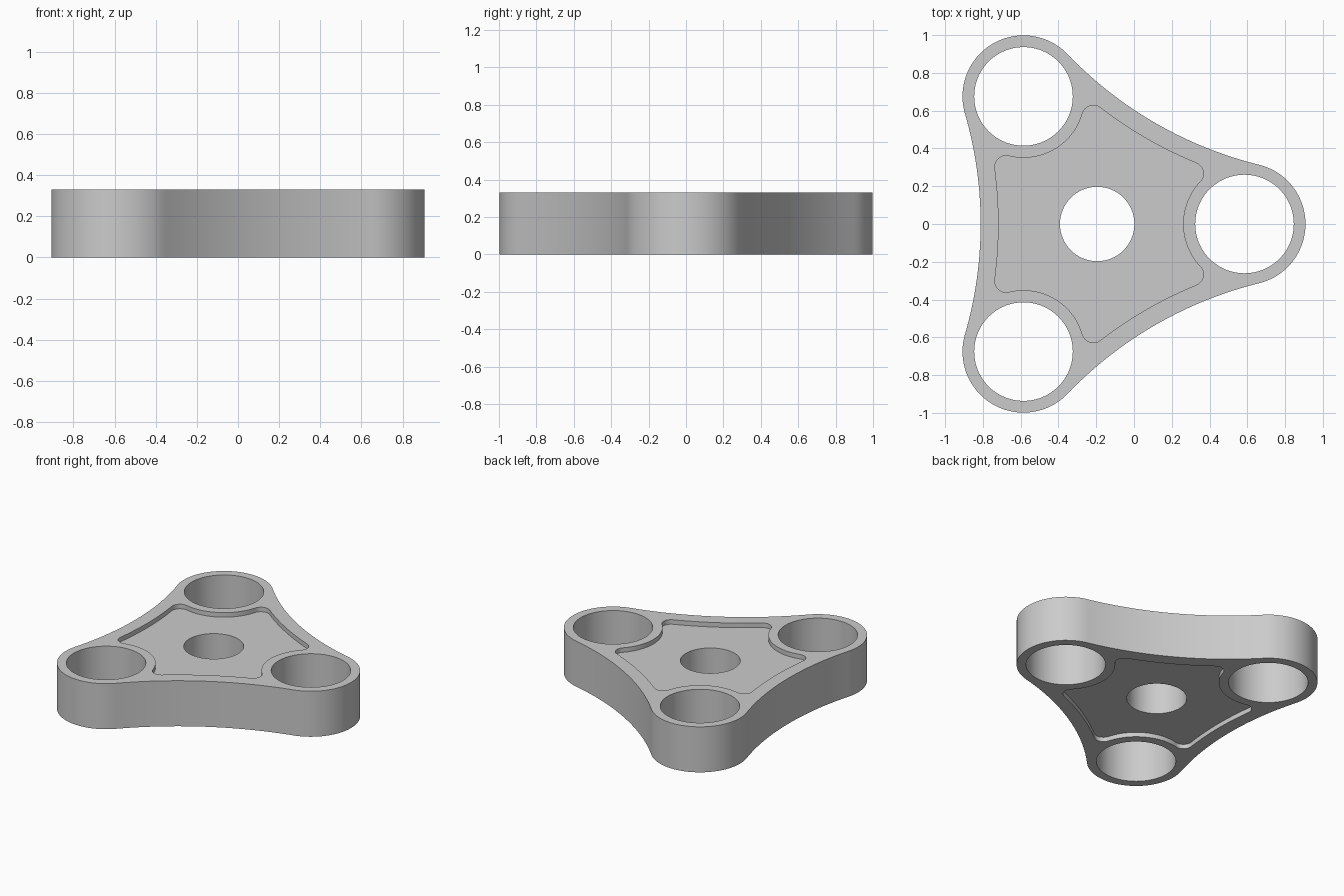
import bpy, bmesh
from math import sin, cos, acos, atan2, sqrt, pi, tau, radians, hypot

if "Cube" in bpy.data.objects:
    bpy.data.objects.remove(bpy.data.objects["Cube"])

CX = -0.195                    # hub position
ARM, LOBE_R, HOLE_R, HUB_R = 0.78, 0.323, 0.261, 0.197
SIDE_R = 2.10                  # concave side arcs
SIDE_D = SIDE_R + 0.617
POCKET_LOBE, POCKET_SIDE, FILLET = 0.325, SIDE_R + 0.095, 0.06
HEIGHT, DEPTH = 0.33, 0.033


def arc(c, r, a0, a1, n):
    """Points along an arc, last point left out so arcs can be chained."""
    return [(c[0] + r * cos(a0 + (a1 - a0) * i / n),
             c[1] + r * sin(a0 + (a1 - a0) * i / n)) for i in range(n)]


def three(pts):
    """Repeat a third of an outline around the hub."""
    return [(x * cos(t) - y * sin(t), x * sin(t) + y * cos(t))
            for t in (0, tau / 3, 2 * tau / 3) for x, y in pts]


lobe = (ARM, 0.0)
side = (SIDE_D * cos(pi / 3), SIDE_D * sin(pi / 3))
dx, dy = side[0] - lobe[0], side[1] - lobe[1]
d, toward = hypot(dx, dy), atan2(dy, dx)

# Outer outline: convex lobe, then concave side
s0 = toward + pi
s1 = 2 * radians(240) - s0
outline = three(arc(lobe, LOBE_R, -toward, toward, 48) + arc(side, SIDE_R, s0, s1, 32))

# Pocket outline: hollow around the lobe, fillet, side, mirrored fillet
r1, r2 = POCKET_SIDE + FILLET, POCKET_LOBE + FILLET
b = toward + acos((d * d + r2 * r2 - r1 * r1) / (2 * d * r2))
f = (lobe[0] + r2 * cos(b), lobe[1] + r2 * sin(b))
e = atan2(side[1] - f[1], side[0] - f[0])
fr, fa = hypot(*f), radians(120) - atan2(f[1], f[0])
g = (fr * cos(fa), fr * sin(fa))
pocket = three(
    arc(lobe, POCKET_LOBE, tau - b, b, 24)
    + arc(f, FILLET, b - pi, e, 12)
    + arc(side, POCKET_SIDE, e + pi, 2 * radians(240) - e - pi, 24)
    + arc(g, FILLET, radians(120) - e, radians(120) - b + pi, 12))

# Round holes
hub = arc((0, 0), HUB_R, 0, tau, 64)
lobe_holes = [arc((ARM * cos(t), ARM * sin(t)), HOLE_R, 0, tau, 72)
              for t in (0, tau / 3, 2 * tau / 3)]

bm = bmesh.new()


def wall(pts, z0, z1):
    """Vertical wall along a closed outline; returns lower and upper edges."""
    lo = [bm.verts.new((x + CX, y, z0)) for x, y in pts]
    hi = [bm.verts.new((x + CX, y, z1)) for x, y in pts]
    n = len(pts)
    for i in range(n):
        j = (i + 1) % n
        bm.faces.new((lo[i], lo[j], hi[j], hi[i]))
    return [[bm.edges.get((v[i], v[(i + 1) % n])) for i in range(n)] for v in (lo, hi)]


def cap(loops):
    """Flat face filling the area between outlines."""
    bmesh.ops.triangle_fill(bm, edges=[ed for l in loops for ed in l],
                            use_beauty=True, use_dissolve=False)


# Through walls, and a shallow pocket on both faces
rims = [wall(p, 0, HEIGHT) for p in [outline] + lobe_holes]
hub_lo, hub_hi = wall(hub, DEPTH, HEIGHT - DEPTH)
bot_rim, bot_floor = wall(pocket, 0, DEPTH)
top_floor, top_rim = wall(pocket, HEIGHT - DEPTH, HEIGHT)
cap([r[0] for r in rims] + [bot_rim])
cap([r[1] for r in rims] + [top_rim])
cap([bot_floor, hub_lo])
cap([top_floor, hub_hi])
bmesh.ops.recalc_face_normals(bm, faces=bm.faces[:])

mesh = bpy.data.meshes.new("spinner_body")
bm.to_mesh(mesh)
bm.free()
body = bpy.data.objects.new("spinner_body", mesh)
bpy.context.collection.objects.link(body)
bpy.context.view_layer.objects.active = body
body.select_set(True)
bpy.ops.object.shade_smooth_by_angle(angle=radians(30))
